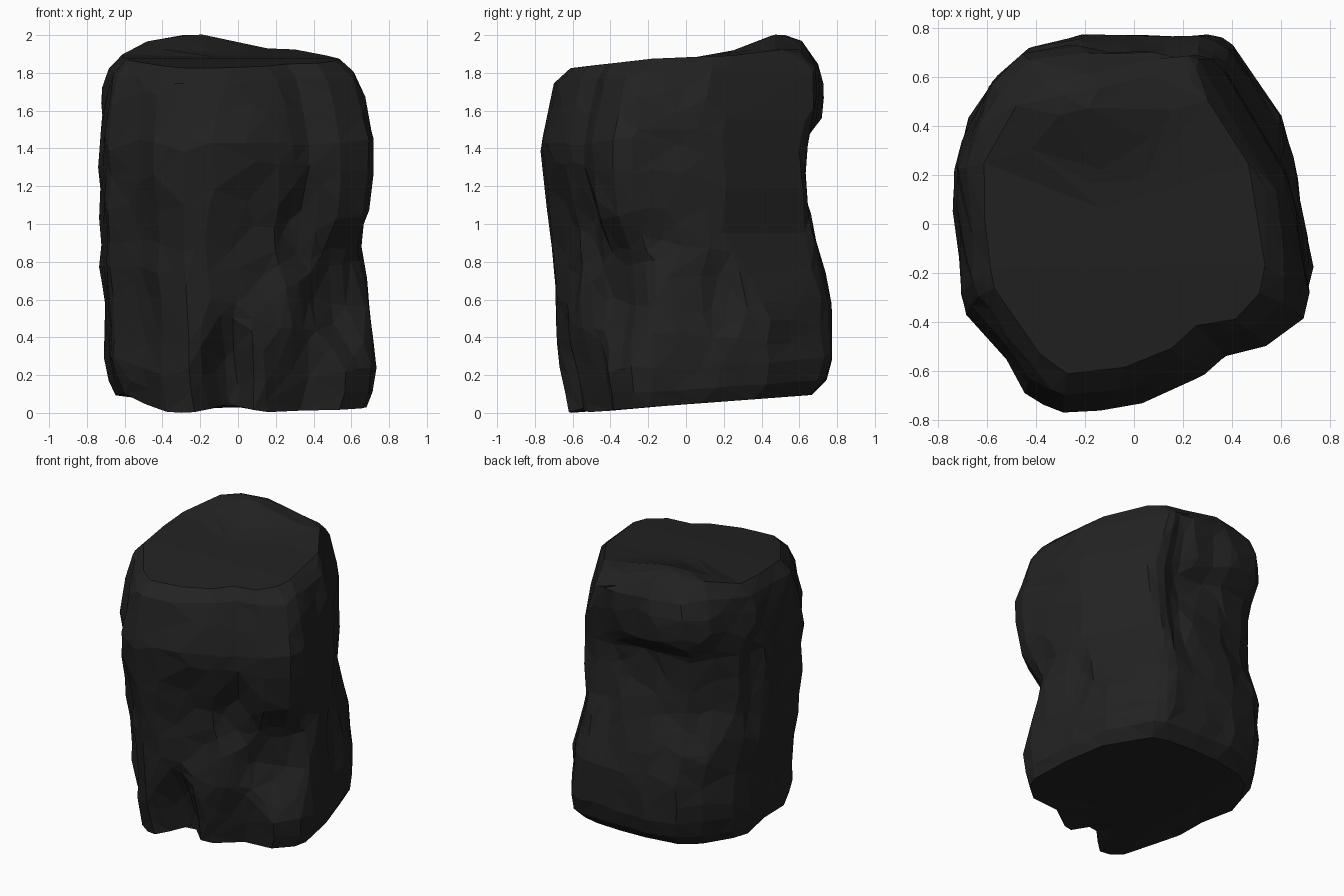
import bpy, bmesh, math
from mathutils import Vector, noise

cube = bpy.data.objects.get("Cube")
if cube:
    bpy.data.objects.remove(cube, do_unlink=True)

SEGMENTS, LAYERS, CAPS = 80, 48, 10

# Plan outline, anticlockwise
OUTLINE = [(.73, -.24), (.68, .13), (.61, .42), (.39, .73), (.31, .77), (-.2, .77), (-.44, .72),
           (-.58, .6), (-.69, .41), (-.74, .26), (-.71, 0), (-.69, -.32), (-.55, -.5), (-.44, -.69),
           (-.29, -.77), (0, -.74), (.27, -.63), (.39, -.52), (.56, -.48), (.71, -.35)]

# Height, then x and y extents of the section there
LEVELS = [(0, -.64, .68, -.63, .66), (.08, -.68, .72, -.65, .74), (.2, -.71, .735, -.68, .77),
          (.5, -.71, .71, -.71, .77), (.75, -.74, .7, -.72, .71), (.95, -.74, .7, -.73, .67),
          (1.38, -.735, .72, -.76, .64), (1.48, -.735, .72, -.77, .68), (1.72, -.71, .67, -.72, .71),
          (1.83, -.68, .62, -.69, .7), (1.9, -.62, .54, -.61, .61)]
HEIGHT = LEVELS[-1][0]

# Hollows (negative depth bulges out): centre, width, height, depth
HOLLOWS = [((-.05, -.7, .06), .15, .42, .18),     # notch beside the front foot
           ((.32, -.6, .08), .25, .3, .05),
           ((.66, -.46, .66), .24, .34, .14),     # hollow under the front ledge
           ((.38, -.55, .95), .15, .24, .06),
           ((.1, -.72, .85), .25, .4, .06),       # front face below the brow
           ((-.52, -.62, .62), .3, .55, .055),    # front corner below the brow
           ((.7, -.2, .88), .14, .18, .04),       # side cleft
           ((.68, .2, .62), .1, .2, .04),
           ((-.42, .67, 1.65), .26, .18, -.05),   # overhanging tongue at the back
           ((-.05, .68, 1.3), .2, .18, .05),
           ((-.45, .62, 1.12), .28, .3, .05),
           ((.18, .7, 1.3), .1, .5, .05),         # back gully
           ((-.72, .24, 1.15), .09, .35, .05)]    # side groove

# Broken corners: plane direction, then its distance by height
BREAKS = [(Vector((.86, .51, 0)), [(0, .76), (.45, .75), (.7, .68), (.95, .625), (1.2, .643),
                                   (1.55, .635), (1.8, .57), (2.1, .44)]),
          (Vector((-.75, -.66, 0)), [(0, .85), (1.5, .8), (1.65, .76), (1.85, .65), (2.1, .5)])]


def interpolate(table, value):
    for a, b in zip(table, table[1:]):
        if value <= b[0]:
            f = max(0, (value - a[0]) / (b[0] - a[0]))
            return [p + (q - p) * f for p, q in zip(a, b)]
    return table[-1]


def outline_points():
    """Evenly spaced points along the plan, scaled to a unit box."""
    pts = [Vector(p) for p in OUTLINE]
    pts.append(pts[0])
    lengths = [(b - a).length for a, b in zip(pts, pts[1:])]
    table, run = [], 0
    for p, step in zip(pts, lengths + [0]):
        table.append((run, p.x / .735, p.y / .77))
        run += step
    return [interpolate(table, run * i / SEGMENTS)[1:] for i in range(SEGMENTS)]


def top_height(x, y):
    base = interpolate([(-.65, 1.82), (-.18, 1.875), (.2, 1.89), (.5, 1.92), (.7, 1.89)], y)[1]
    return base + .085 * math.exp(-((x + .25) / .3) ** 2 - ((y - .5) / .22) ** 2)


def bottom_height(x, y):
    notch = .05 * math.exp(-((x + .05) / .12) ** 2 - ((y + .65) / .25) ** 2)
    corner = .06 * math.exp(-((x + .68) / .2) ** 2 - ((y + .2) / .25) ** 2)
    return max(0, .045 + .075 * y) + .03 * max(0, -x - .36) / .3 + notch + corner


def place(x, y, t):
    low, high = bottom_height(x, y), top_height(x, y)
    return Vector((x, y, low + t * (high - low)))


def weather(p):
    """Press in the hollows, roughen, and shear off the broken corners."""
    inward = Vector((-p.x, -p.y, 0)).normalized()
    push = 0
    for c, width, height, depth in HOLLOWS:
        d = ((p.x - c[0]) ** 2 + (p.y - c[1]) ** 2) / width ** 2 + ((p.z - c[2]) / height) ** 2
        push += depth * math.exp(-d * d)
    rough = noise.noise(p * 2.7) * .01 + noise.noise(p * 6) * .015
    p = p + inward * (push + rough) * min(1, math.hypot(p.x, p.y) / .4)
    for direction, distance in BREAKS:
        over = p.dot(direction) - interpolate(distance, p.z)[1]
        p = p - direction * max(0, over)
    return p


# Stack of sections, closed by shrinking rings at both ends
plan = outline_points()
bm = bmesh.new()
rings = []


def add_ring(t, shrink=1):
    _, x0, x1, y0, y1 = interpolate(LEVELS, t * HEIGHT)
    ring = []
    for u, v in plan:
        x = (x0 + x1) / 2 + u * (x1 - x0) / 2 * shrink
        y = (y0 + y1) / 2 + v * (y1 - y0) / 2 * shrink
        ring.append(bm.verts.new(weather(place(x, y, t))))
    rings.append(ring)


for i in range(1, CAPS):
    add_ring(0, i / CAPS)
for i in range(LAYERS + 1):
    add_ring(i / LAYERS)
for i in range(CAPS - 1, 0, -1):
    add_ring(1, i / CAPS)

for lower, upper in zip(rings, rings[1:]):
    for i in range(SEGMENTS):
        j = (i + 1) % SEGMENTS
        bm.faces.new((lower[i], lower[j], upper[j], upper[i]))
bm.faces.new(rings[0][::-1])
bm.faces.new(rings[-1])
bmesh.ops.triangulate(bm, faces=bm.faces[:])
bmesh.ops.recalc_face_normals(bm, faces=bm.faces[:])

mesh = bpy.data.meshes.new("rock")
bm.to_mesh(mesh)
bm.free()
rock = bpy.data.objects.new("rock", mesh)
bpy.context.collection.objects.link(rock)

# Reduce to large irregular facets
decimate = rock.modifiers.new("facets", "DECIMATE")
decimate.ratio = .09

# Dark stone
stone = bpy.data.materials.new("dark stone")
stone.use_nodes = True
colour = (.016, .016, .016, 1)
stone.diffuse_color = colour
stone.node_tree.nodes["Principled BSDF"].inputs["Base Color"].default_value = colour
mesh.materials.append(stone)
